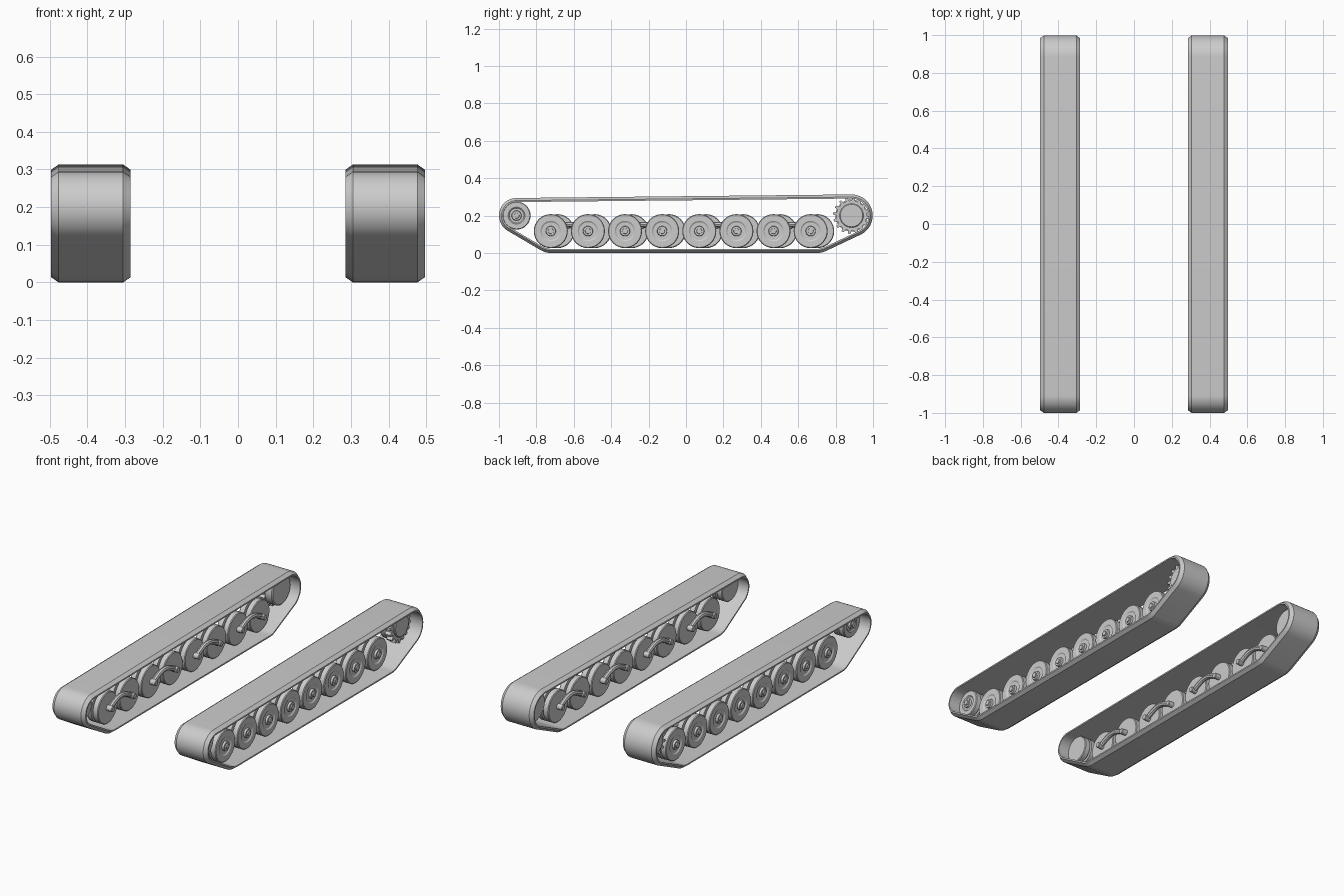
import bpy, bmesh, math
from mathutils import Vector
from mathutils.geometry import convex_hull_2d

if "Cube" in bpy.data.objects:
    bpy.data.objects.remove(bpy.data.objects["Cube"])

grey = bpy.data.materials.new("plain_grey")
grey.use_nodes = True
COLOUR = (0.6, 0.6, 0.6, 1)
grey.diffuse_color = COLOUR
grey.node_tree.nodes["Principled BSDF"].inputs["Base Color"].default_value = COLOUR

TRACK_X = 0.391       # centre line of each track
WHEEL_Z, WHEEL_R = 0.117, 0.091
AXLE_Z = 0.2
IDLER_Y, SPROCKET_Y = -0.906, 0.885


def finish(bm, name):
    bmesh.ops.recalc_face_normals(bm, faces=bm.faces)
    mesh = bpy.data.meshes.new(name)
    bm.to_mesh(mesh)
    bm.free()
    return place(mesh, name)


def place(mesh, name):
    mesh.materials.clear()
    mesh.materials.append(grey)
    obj = bpy.data.objects.new(name, mesh)
    bpy.context.collection.objects.link(obj)
    bpy.ops.object.select_all(action='DESELECT')
    obj.select_set(True)
    bpy.context.view_layer.objects.active = obj
    bpy.ops.object.shade_smooth_by_angle(angle=math.radians(30))
    return obj


def bridge(bm, a, b):
    for i in range(len(a)):
        j = (i + 1) % len(a)
        bm.faces.new((a[i], a[j], b[j], b[i]))


def lathe(name, side, y, z, profile, steps=32):
    """Solid turned about the x axis; profile is (outward offset, radius)."""
    bm = bmesh.new()
    rings = []
    for off, r in profile:
        rings.append([bm.verts.new((side * (TRACK_X + off),
                                    y + r * math.cos(math.tau * k / steps),
                                    z + r * math.sin(math.tau * k / steps)))
                      for k in range(steps)])
    for a, b in zip(rings, rings[1:]):
        bridge(bm, a, b)
    bm.faces.new(rings[0])
    bm.faces.new(rings[-1])
    return finish(bm, name)


def belt(name, side):
    """Band wrapped round the idler, sprocket and end road wheels."""
    guides = [(IDLER_Y, AXLE_Z, 0.094), (SPROCKET_Y, AXLE_Z, 0.113),
              (-0.72, 0.117, 0.117), (0.7, 0.117, 0.117)]

    def points(depth):
        return [Vector((y + (r - depth) * math.cos(math.tau * k / 48),
                        z + (r - depth) * math.sin(math.tau * k / 48)))
                for y, z, r in guides for k in range(48)]

    hull = convex_hull_2d(points(0))
    section = [(0.086, 0), (0.106, 0.014), (0.106, 0.022),
               (-0.106, 0.022), (-0.106, 0.014), (-0.086, 0)]
    bm = bmesh.new()
    rings = []
    for off, depth in section:
        pts = points(depth)
        rings.append([bm.verts.new((side * (TRACK_X + off), pts[i].x, pts[i].y))
                      for i in hull])
    for i, ring in enumerate(rings):
        bridge(bm, ring, rings[(i + 1) % len(rings)])
    finish(bm, name)


def toothed_ring(name, side, teeth=16):
    outline = []
    for t in range(teeth):
        for frac, r in ((0, 0.08), (0.4, 0.08), (0.55, 0.099), (0.85, 0.099)):
            a = math.tau * (t + frac) / teeth
            outline.append((SPROCKET_Y + r * math.cos(a), AXLE_Z + r * math.sin(a)))
    bm = bmesh.new()
    rings = [[bm.verts.new((side * (TRACK_X + off), y, z)) for y, z in outline]
             for off in (-0.005, 0.03)]
    bridge(bm, *rings)
    for ring in rings:
        bm.faces.new(ring)
    finish(bm, name)


def bow_arm(name, side, y0, y1):
    """Arched tube that joins two neighbouring axles."""
    curve = bpy.data.curves.new(name, 'CURVE')
    curve.dimensions = '3D'
    curve.bevel_depth = 0.014
    curve.bevel_resolution = 2
    curve.use_fill_caps = True
    spline = curve.splines.new('POLY')
    count = 9
    spline.points.add(count - 1)
    for i, p in enumerate(spline.points):
        t = i / (count - 1)
        p.co = (side * (TRACK_X - 0.052), y0 + (y1 - y0) * t,
                WHEEL_Z + 0.036 * math.sin(math.pi * t), 1)
    temp = bpy.data.objects.new("temp_arm", curve)
    bpy.context.collection.objects.link(temp)
    bpy.context.view_layer.update()
    mesh = bpy.data.meshes.new_from_object(
        temp.evaluated_get(bpy.context.evaluated_depsgraph_get()))
    bpy.data.objects.remove(temp)
    place(mesh, name)


def wheel_profile(r):
    """Twin rim with a centre groove, dished face and stepped hub."""
    return [(-0.04, r * 0.55), (-0.04, r - 0.004), (-0.036, r), (-0.008, r),
            (-0.008, r * 0.8), (0.004, r * 0.8), (0.004, r), (0.032, r),
            (0.036, r - 0.004), (0.036, r * 0.6), (0.031, r * 0.52),
            (0.031, 0.027), (0.043, 0.025), (0.043, 0.015),
            (0.05, 0.014)]


for side, label, shift in ((1, "left", 0), (-1, "right", 0.035)):
    belt(label + "_track_belt", side)

    # road wheels, staggered between the two sides
    ys = [-0.723 + 0.1985 * i + shift for i in range(8)]
    for i, y in enumerate(ys):
        lathe(f"{label}_road_wheel_{i + 1}", side, y, WHEEL_Z, wheel_profile(WHEEL_R))
        lathe(f"{label}_axle_{i + 1}", side, y, WHEEL_Z,
              [(-0.075, 0.013), (-0.072, 0.016), (-0.03, 0.016)], 16)

    # suspension arms, one for each pair of wheels
    for i in range(0, 8, 2):
        bow_arm(f"{label}_suspension_arm_{i // 2 + 1}", side, ys[i], ys[i + 1])

    # front idler and rear drive sprocket
    lathe(label + "_idler_wheel", side, IDLER_Y, AXLE_Z, wheel_profile(0.075))
    toothed_ring(label + "_sprocket_teeth", side)
    lathe(label + "_sprocket_drum", side, SPROCKET_Y, AXLE_Z,
          [(-0.05, 0.08), (-0.045, 0.086), (-0.005, 0.086), (-0.005, 0.064),
           (0.036, 0.064), (0.04, 0.06)])
